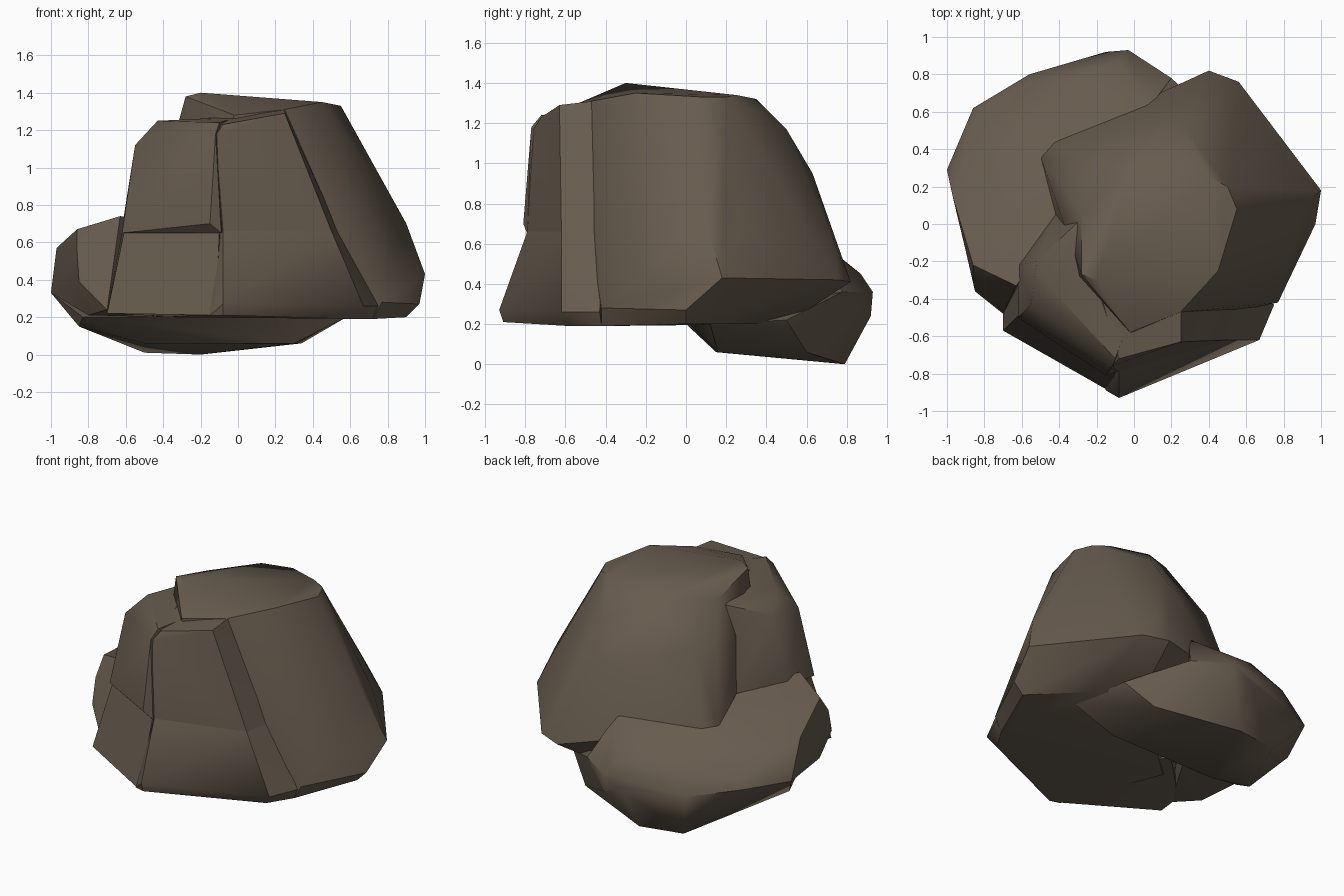
import bpy
import bmesh
import math

default_cube = bpy.data.objects.get("Cube")
if default_cube:
    bpy.data.objects.remove(default_cube, do_unlink=True)


def make_material(name, colour):
    """Create one flat material for viewport and render."""
    material = bpy.data.materials.new(name)
    material.use_nodes = True
    material.diffuse_color = colour
    shader = material.node_tree.nodes["Principled BSDF"]
    shader.inputs["Base Color"].default_value = colour
    shader.inputs["Roughness"].default_value = 1
    return material


def make_chunk(name, material, *point_groups):
    """Build a faceted stone chunk as the convex hull of its corner points."""
    mesh = bpy.data.meshes.new(name)
    bm = bmesh.new()
    for group in point_groups:
        for point in group:
            bm.verts.new(point)
    result = bmesh.ops.convex_hull(bm, input=bm.verts)
    unused = [item for item in result["geom_interior"]
              if isinstance(item, bmesh.types.BMVert)]
    bmesh.ops.delete(bm, geom=unused, context="VERTS")
    # Merge nearly coplanar triangles into broad, cleanly cut stone planes
    bmesh.ops.dissolve_limit(bm, angle_limit=math.radians(4),
                             verts=bm.verts, edges=bm.edges)
    bmesh.ops.recalc_face_normals(bm, faces=bm.faces)
    bm.to_mesh(mesh)
    bm.free()
    mesh.materials.append(material)

    chunk = bpy.data.objects.new(name, mesh)
    bpy.context.collection.objects.link(chunk)
    bpy.ops.object.select_all(action="DESELECT")
    chunk.select_set(True)
    bpy.context.view_layer.objects.active = chunk
    bpy.ops.object.shade_smooth_by_angle(angle=math.radians(36))
    return chunk


stone = make_material("dark brown stone", (.135, .105, .076, 1))

# Main body: flat crown, sloping shoulders and an undercut foot
core_crown = [
    (-.28, .07, 1.29), (-.28, -.27, 1.38), (-.2, -.3, 1.4), (-.02, -.58, 1.28),
    (.25, -.47, 1.31), (.45, -.25, 1.35), (.55, .08, 1.33), (.5, .2, 1.33),
    (.4, .25, 1.34), (.17, .35, 1.32), (-.02, .28, 1.33), (-.29, -.28, 1.26),
]
core_shoulders = [
    (.28, .5, 1.17), (.24, .63, .95), (.45, .74, .6), (-.3, .34, 1.06),
    (.9, .1, .7), (.82, .28, .7), (.08, .62, .64), (-.5, .36, .58),
    (-.43, .44, .57),
]
core_foot = [
    (1, .18, .43), (.56, .76, .42), (.4, .82, .41), (.97, 0, .27),
    (.77, -.42, .28), (.72, -.42, .19), (.9, 0, .2), (.6, .3, .2),
    (.35, .5, .2), (-.4, -.2, .2),
]
make_chunk("main_body", stone, core_crown, core_shoulders, core_foot)

# Front slab: upper and lower halves meet at a shallow waist
slab_waist = [
    (-.08, -.79, .66), (.5, -.62, .66), (.54, -.4, .66), (-.35, -.2, .66),
]
slab_top = [
    (-.12, -.76, 1.17), (-.08, -.72, 1.23), (.25, -.63, 1.29),
    (.25, -.46, 1.31), (-.2, -.3, 1.28),
]
slab_foot = [
    (-.08, -.93, .27), (-.08, -.91, .21), (.67, -.62, .26), (.62, -.58, .19),
    (.75, -.43, .26), (.72, -.42, .19), (-.4, -.2, .2), (-.15, -.89, .21),
]
make_chunk("front_slab_upper", stone, slab_waist, slab_top)
make_chunk("front_slab_lower", stone, slab_waist, slab_foot)

# Corner block beside the slab, overhanging its own base
corner_top = [
    (-.12, -.77, 1.18), (-.1, -.72, 1.24), (-.43, -.36, 1.25),
    (-.55, -.43, 1.12), (-.52, -.2, 1.15), (-.28, .03, 1.25), (0, -.45, 1.27),
]
corner_waist = [
    (-.15, -.81, .7), (-.09, -.79, .65), (-.62, -.5, .65), (-.62, -.22, .68),
    (-.4, .08, .67), (0, -.45, .65),
]
corner_foot = [
    (-.61, -.48, .65), (-.1, -.78, .65), (-.62, -.3, .65), (-.7, -.57, .22),
    (-.7, -.41, .24), (-.12, -.9, .21), (-.3, .05, .65), (-.3, 0, .2),
    (0, -.5, .21),
]
make_chunk("corner_block_upper", stone, corner_top, corner_waist)
make_chunk("corner_block_lower", stone, corner_foot)

# Low boulder wrapping the rear corner, with a tilted top and sharp rim
boulder_top = [
    (-.86, -.22, .67), (-.63, -.33, .74), (-.97, .15, .57), (-.83, .61, .41),
    (-.56, .76, .44), (-.3, .77, .53), (-.08, .87, .45), (.08, .62, .63),
    (-.45, .4, .61), (-.38, .1, .7),
]
boulder_front = [
    (-.86, -.31, .55), (-.85, -.36, .39), (-.7, -.48, .24), (-.8, -.3, .21),
    (-.4, 0, .2),
]
boulder_rim = [
    (-1, .29, .33), (-.86, .62, .36), (-.56, .8, .3), (-.15, .92, .29),
    (-.03, .93, .36), (-.03, .92, .24), (.2, .78, .36),
]
make_chunk("rear_boulder", stone, boulder_top, boulder_front, boulder_rim)

# Sunken keel under the boulder and the rear of the main body
keel = [
    (-.85, .1, .15), (-.5, .74, .01), (-.2, .79, 0), (.34, .6, .06),
    (.3, .16, .06), (-.5, .15, .06), (-.83, 0, .2), (0, .02, .2),
    (.58, .12, .2), (.5, .5, .22),
]
make_chunk("boulder_keel", stone, boulder_rim, keel)
